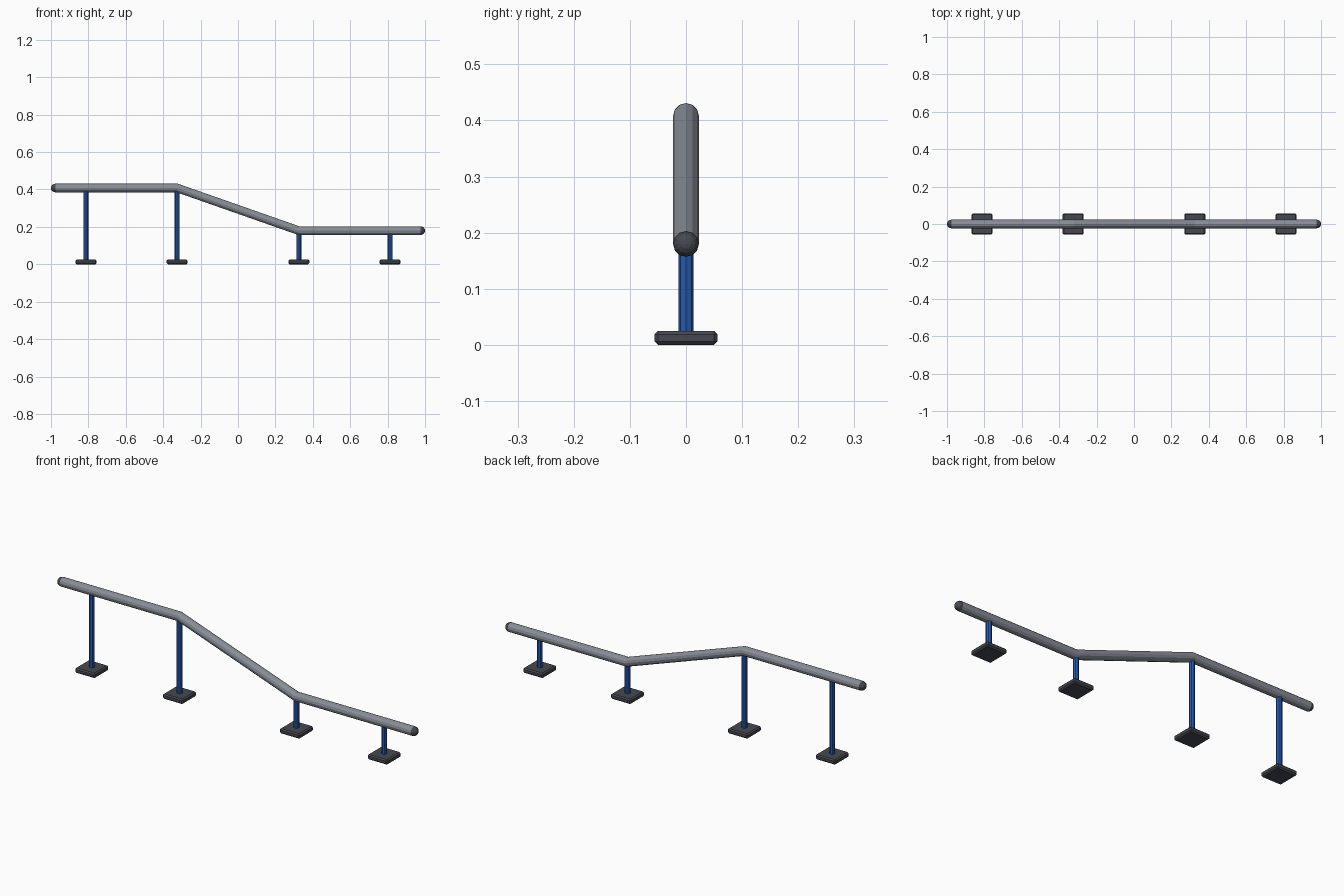
import bpy, bmesh, math
from mathutils import Vector, Matrix

if "Cube" in bpy.data.objects:
    bpy.data.objects.remove(bpy.data.objects["Cube"])


def material(name, rgb):
    m = bpy.data.materials.new(name)
    m.diffuse_color = (*rgb, 1)
    m.use_nodes = True
    m.node_tree.nodes["Principled BSDF"].inputs["Base Color"].default_value = m.diffuse_color
    return m


STEEL = material("grey steel", (0.25, 0.27, 0.31))
BLUE = material("blue paint", (0.02, 0.10, 0.42))
DARK = material("dark metal", (0.06, 0.066, 0.08))


def make(name, bm, mat):
    bmesh.ops.recalc_face_normals(bm, faces=bm.faces)
    mesh = bpy.data.meshes.new(name)
    bm.to_mesh(mesh)
    bm.free()
    mesh.materials.append(mat)
    ob = bpy.data.objects.new(name, mesh)
    bpy.context.collection.objects.link(ob)
    return ob


R, SIDES = 0.0228, 12
HIGH, LOW, BEND, END = 0.408, 0.18, 0.325, 0.977

# Rail: twelve-sided tube swept along the path with mitred bends
path = [Vector(p) for p in ((-END, 0, HIGH), (-BEND, 0, HIGH), (BEND, 0, LOW), (END, 0, LOW))]
bm = bmesh.new()
rings = []
for i, p in enumerate(path):
    before = (p - path[i - 1]).normalized() if i else Vector((1, 0, 0))
    after = (path[i + 1] - p).normalized() if i < 3 else Vector((1, 0, 0))
    mid = (before + after).normalized()
    up = Vector((-mid.z, 0, mid.x)) / mid.dot(before)
    ring = []
    for k in range(SIDES):
        a = 2 * math.pi * k / SIDES
        ring.append(bm.verts.new(p + up * R * math.cos(a) + Vector((0, R * math.sin(a), 0))))
    rings.append(ring)
for a, b in zip(rings, rings[1:]):
    for k in range(SIDES):
        n = (k + 1) % SIDES
        bm.faces.new((a[k], a[n], b[n], b[k]))
bm.faces.new(rings[0])
bm.faces.new(rings[-1])
make("rail", bm, STEEL)

# Rounded end caps
for side, z, label in ((-1, HIGH, "high"), (1, LOW, "low")):
    bm = bmesh.new()
    bmesh.ops.create_uvsphere(bm, u_segments=SIDES, v_segments=8, radius=R + 0.0002,
                              matrix=Matrix.Translation((side * END, 0, z)) @ Matrix.Rotation(math.pi / 2, 4, 'Y'))
    make(label + "_end_cap", bm, DARK)

# Posts standing on bevelled foot plates
for i, (x, top) in enumerate(((-0.813, HIGH), (-BEND, HIGH), (BEND, LOW), (0.813, LOW)), 1):
    bottom, top = 0.012, top - 0.008
    bm = bmesh.new()
    bmesh.ops.create_cone(bm, cap_ends=True, segments=8, radius1=0.0135, radius2=0.0135,
                          depth=top - bottom, matrix=Matrix.Translation((x, 0, (top + bottom) / 2)))
    make(f"post_{i}", bm, BLUE)

    bm = bmesh.new()
    bmesh.ops.create_cube(bm, size=1, matrix=Matrix.Translation((x, 0, 0.0125)) @ Matrix.Diagonal((0.112, 0.112, 0.025, 1)))
    bmesh.ops.bevel(bm, geom=bm.edges[:], offset=0.006, segments=1, affect='EDGES')
    make(f"foot_plate_{i}", bm, DARK)
